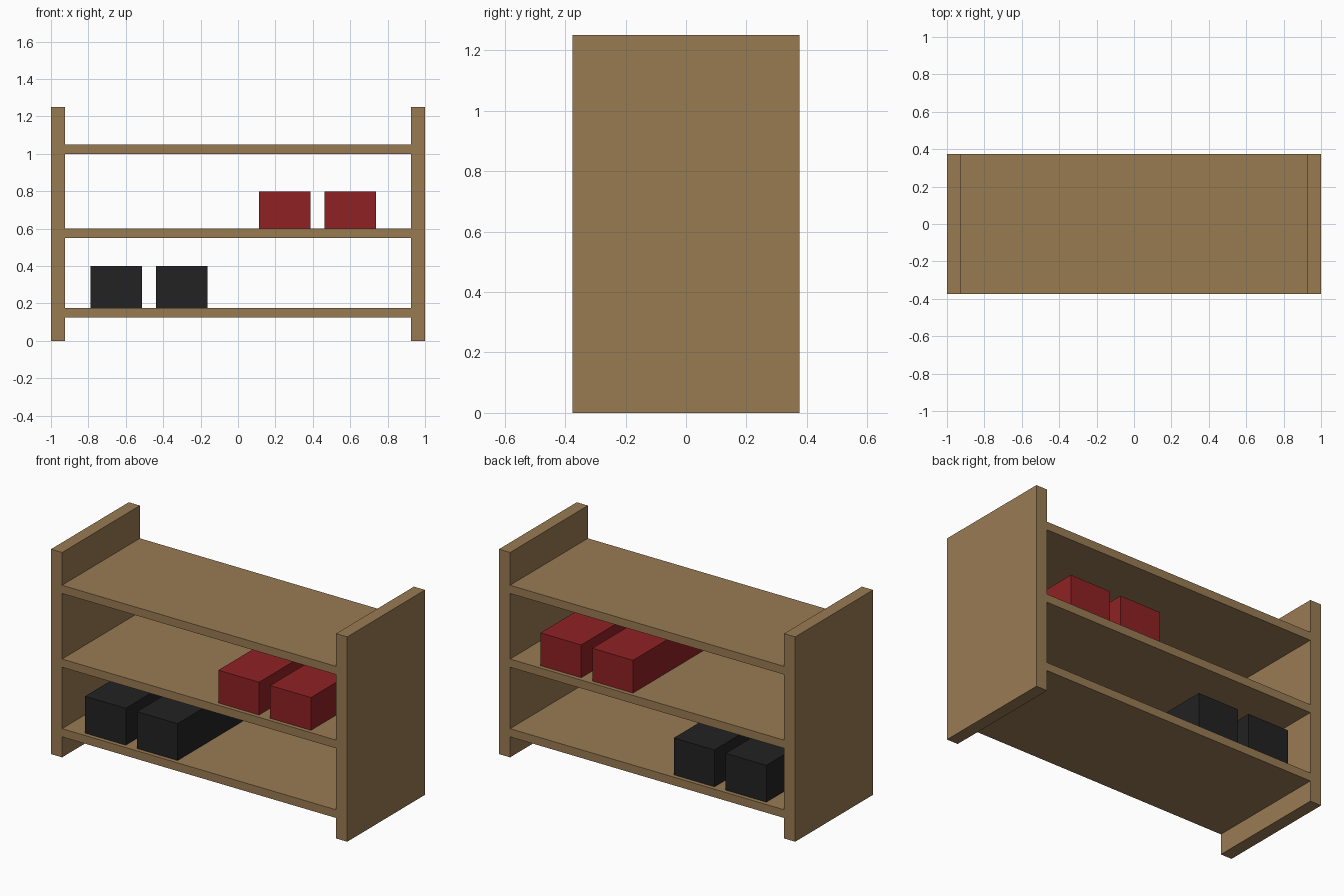
import bpy

if "Cube" in bpy.data.objects:
    bpy.data.objects.remove(bpy.data.objects["Cube"])


def material(name, rgb):
    mat = bpy.data.materials.new(name)
    mat.diffuse_color = (*rgb, 1.0)
    mat.use_nodes = True
    mat.node_tree.nodes["Principled BSDF"].inputs["Base Color"].default_value = mat.diffuse_color
    return mat


wood = material("wood_brown", (0.315, 0.198, 0.086))
red = material("dark_red", (0.275, 0.0152, 0.0176))
black = material("charcoal_black", (0.0160, 0.0160, 0.0160))


def box(name, x, y, z, mat):
    """Box from (min, max) ranges along each axis."""
    ranges = (x, y, z)
    bpy.ops.mesh.primitive_cube_add(
        size=1, location=[(a + b) / 2 for a, b in ranges])
    obj = bpy.context.object
    obj.name = name
    obj.scale = [b - a for a, b in ranges]
    bpy.ops.object.transform_apply(location=False, rotation=False, scale=True)
    obj.data.materials.append(mat)
    return obj


DEPTH = (-0.375, 0.375)

# Upright side panels
box("left_side_panel", (-1.0, -0.925), DEPTH, (0, 1.25), wood)
box("right_side_panel", (0.925, 1.0), DEPTH, (0, 1.25), wood)

# Shelves between the panels
for name, z in (("bottom_shelf", 0.125), ("middle_shelf", 0.55), ("top_shelf", 1.0)):
    box(name, (-0.925, 0.925), DEPTH, (z, z + 0.05), wood)

# Pairs of storage boxes standing on the lower shelves
for name, x0, z, mat in (("black_box", -0.7875, (0.175, 0.4), black),
                         ("red_box", 0.1125, (0.6, 0.8), red)):
    for i in range(2):
        x = x0 + i * 0.35
        box(f"{name}_{i + 1}", (x, x + 0.275), (-0.35, 0.35), z, mat)
